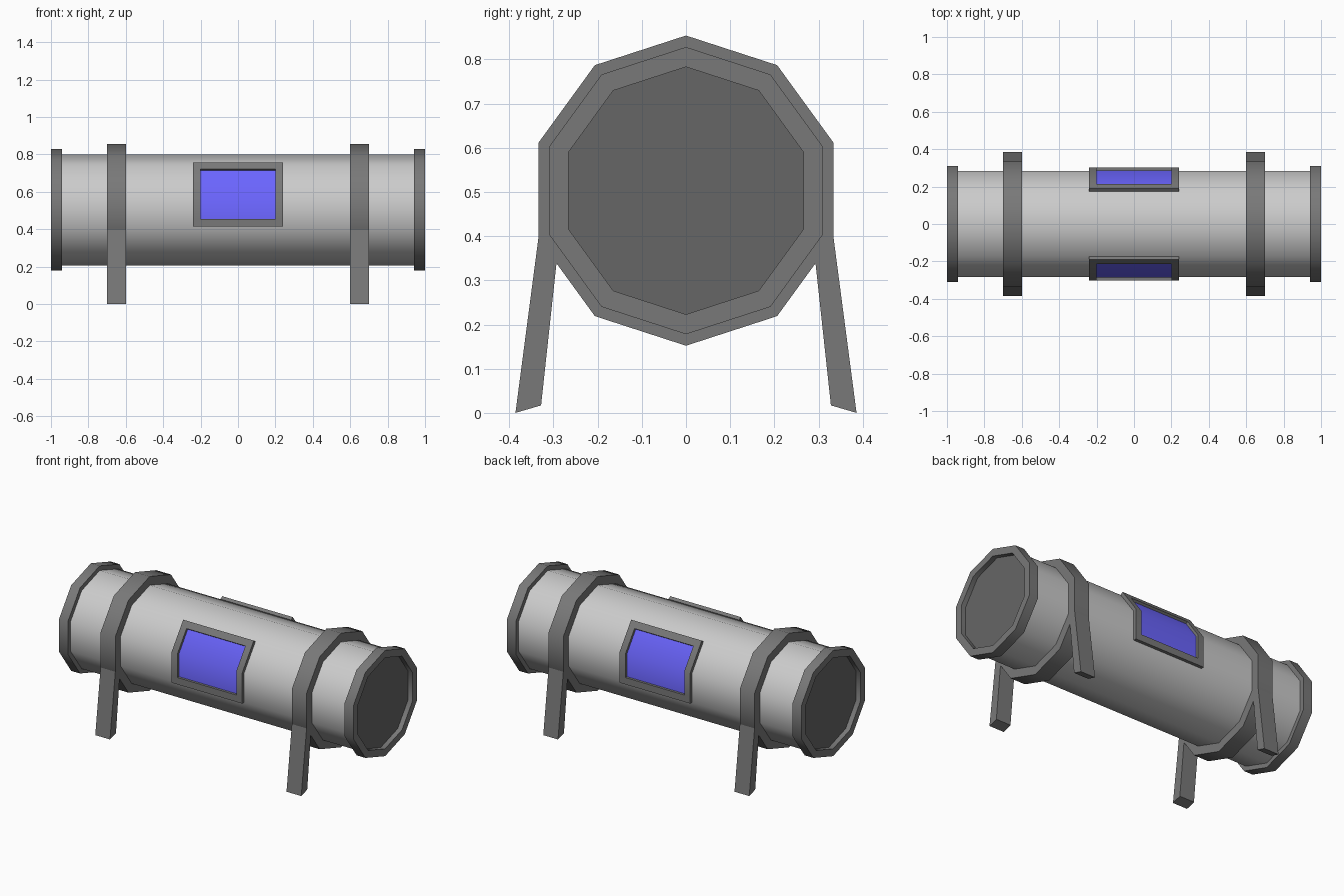
import bpy, bmesh, math

if "Cube" in bpy.data.objects:
    bpy.data.objects.remove(bpy.data.objects["Cube"])

CZ = 0.503          # height of the tank axis
SIDES = 10


def material(name, r, g, b):
    mat = bpy.data.materials.new(name)
    mat.diffuse_color = (r, g, b, 1)
    mat.use_nodes = True
    mat.node_tree.nodes["Principled BSDF"].inputs["Base Color"].default_value = mat.diffuse_color
    return mat


DARK = material("dark_grey", 0.19, 0.19, 0.19)
CAP = material("darker_grey", 0.133, 0.133, 0.133)
GLASS = material("blue_glass", 0.147, 0.13, 1.0)


def finish(name, bm, mat=None, smooth=False, recalc=True):
    if recalc:
        bmesh.ops.recalc_face_normals(bm, faces=bm.faces)
    me = bpy.data.meshes.new(name)
    bm.to_mesh(me)
    bm.free()
    ob = bpy.data.objects.new(name, me)
    bpy.context.collection.objects.link(ob)
    if mat:
        me.materials.append(mat)
    if smooth:
        bpy.ops.object.select_all(action="DESELECT")
        bpy.context.view_layer.objects.active = ob
        ob.select_set(True)
        bpy.ops.object.shade_smooth_by_angle(angle=math.radians(40))
    return ob


def lathe(name, profile, mat=None, ring=True):
    """Turn (x, radius) points about the x axis; ring closes the profile, otherwise ends are capped."""
    bm = bmesh.new()
    loops = []
    for x, r in profile:
        angles = [math.pi / 2 + 2 * math.pi * i / SIDES for i in range(SIDES)]
        loops.append([bm.verts.new((x, r * math.cos(a), CZ + r * math.sin(a))) for a in angles])
    pairs = list(zip(loops, loops[1:]))
    if ring:
        pairs.append((loops[-1], loops[0]))
    else:
        for end in (loops[0], loops[-1]):
            bm.faces.new(end).material_index = 1
    for a, b in pairs:
        for i in range(SIDES):
            j = (i + 1) % SIDES
            bm.faces.new((a[i], a[j], b[j], b[i]))
    return finish(name, bm, mat, smooth=True)


def prism(name, outline, x0, x1, mat):
    """Extrude a (y, z) outline from x0 to x1."""
    bm = bmesh.new()
    face = bm.faces.new([bm.verts.new((x0, y, z)) for y, z in outline])
    ext = bmesh.ops.extrude_face_region(bm, geom=[face])
    moved = [v for v in ext["geom"] if isinstance(v, bmesh.types.BMVert)]
    bmesh.ops.translate(bm, verts=moved, vec=(x1 - x0, 0, 0))
    return finish(name, bm, mat)


def panel(name, xs, path, thickness, mat, hole=None):
    """Bent sheet on the front of the tank, thickened outwards; hole(i, j) skips cells."""
    bm = bmesh.new()
    grid = [[bm.verts.new((x, -y, z)) for x in xs] for y, z in path]
    for j in range(len(path) - 1):
        for i in range(len(xs) - 1):
            if not (hole and hole(i, j)):
                bm.faces.new((grid[j][i], grid[j][i + 1], grid[j + 1][i + 1], grid[j + 1][i]))
    ob = finish(name, bm, mat, recalc=False)
    mod = ob.modifiers.new("thickness", "SOLIDIFY")
    mod.thickness = thickness
    mod.offset = 1
    mod.use_even_offset = True
    # Apply the thickness, then smooth over the bend only
    bpy.ops.object.select_all(action="DESELECT")
    bpy.context.view_layer.objects.active = ob
    ob.select_set(True)
    bpy.ops.object.modifier_apply(modifier=mod.name)
    bpy.ops.object.shade_smooth_by_angle(angle=math.radians(40))
    return ob


# Tank body, smooth around its ten sides, with dark end caps
body_grey = material("light_grey", 0.6, 0.6, 0.6)
body = lathe("tank_body", [(-0.97, 0.297), (0.97, 0.297)], body_grey, ring=False)
body.data.materials.append(CAP)

for s, side in ((-1, "left"), (1, "right")):
    # End rims
    lathe(side + "_end_rim", [(s * 0.94, 0.28), (s * 0.94, 0.325), (s * 1.0, 0.325), (s * 1.0, 0.28)], DARK)
    # Support straps
    lathe(side + "_strap", [(s * 0.6, 0.29), (s * 0.6, 0.351), (s * 0.7, 0.351), (s * 0.7, 0.29)], DARK)
    # Splayed legs
    for t, end in ((-1, "front"), (1, "back")):
        outline = [(0.334, 0.396), (0.386, 0.0), (0.328, 0.017), (0.293, 0.34)]
        prism(f"{side}_{end}_leg", [(t * y, z) for y, z in outline], s * 0.6, s * 0.7, DARK)

# Windows wrapped over two sides of the tank, front and back
frame_path = [(0.282, 0.413), (0.282, 0.455), (0.282, 0.595), (0.198, 0.711), (0.173, 0.745)]
glass_path = [(0.282, 0.44), (0.282, 0.595), (0.185, 0.729)]
for turn, end in ((0, "front"), (math.pi, "back")):
    frame = panel(end + "_window_frame", [-0.24, -0.2, 0.2, 0.24], frame_path, 0.02, DARK,
                  hole=lambda i, j: i == 1 and j in (1, 2))
    glass = panel(end + "_window_glass", [-0.21, 0.21], glass_path, 0.005, GLASS)
    frame.rotation_euler.z = glass.rotation_euler.z = turn
